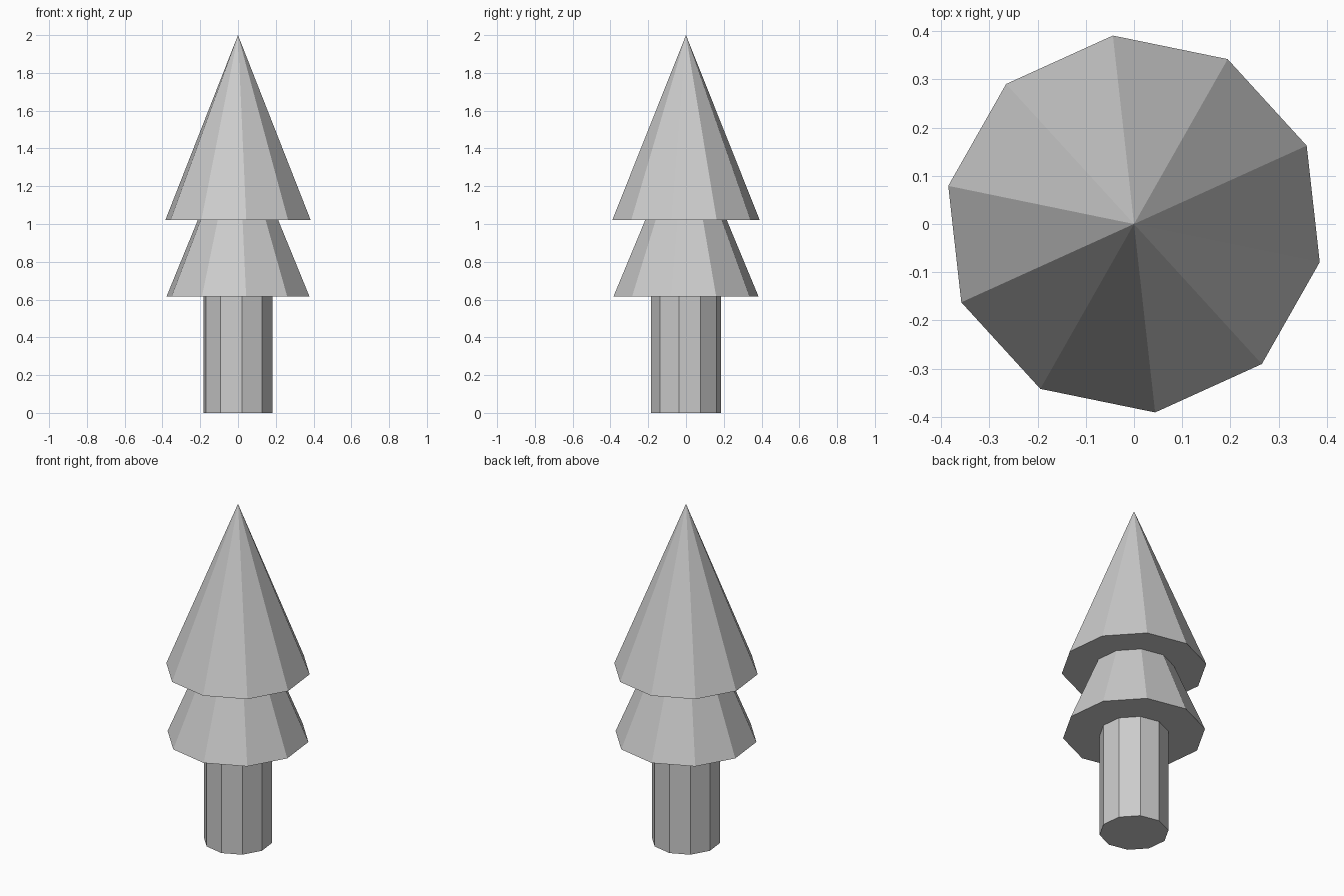
import bpy
import bmesh
from math import cos, sin, radians

if "Cube" in bpy.data.objects:
    bpy.data.objects.remove(bpy.data.objects["Cube"])

SIDES = 10
TURN = radians(24.4)  # facet rotation shared by all parts


def ring(bm, r, z):
    return [bm.verts.new((r * cos(TURN + radians(360 / SIDES * i)),
                          r * sin(TURN + radians(360 / SIDES * i)), z))
            for i in range(SIDES)]


def tapered(name, r0, z0, r1, z1):
    """Ten-sided closed frustum, or a pointed cone when r1 is 0."""
    bm = bmesh.new()
    low = ring(bm, r0, z0)
    bm.faces.new(low[::-1])
    if r1 == 0:
        tip = bm.verts.new((0, 0, z1))
        for i in range(SIDES):
            bm.faces.new((low[i], low[(i + 1) % SIDES], tip))
    else:
        high = ring(bm, r1, z1)
        bm.faces.new(high)
        for i in range(SIDES):
            j = (i + 1) % SIDES
            bm.faces.new((low[i], low[j], high[j], high[i]))
    mesh = bpy.data.meshes.new(name)
    bm.to_mesh(mesh)
    bm.free()
    obj = bpy.data.objects.new(name, mesh)
    bpy.context.collection.objects.link(obj)
    return obj


# Trunk, slightly embedded in the lower foliage
tapered("trunk", 0.187, 0.0, 0.187, 0.64)
# Lower foliage skirt, slightly embedded in the upper cone
tapered("lower_foliage", 0.386, 0.617, 0.205, 1.05)
# Upper foliage cone
tapered("upper_foliage", 0.393, 1.02, 0, 2.0)
